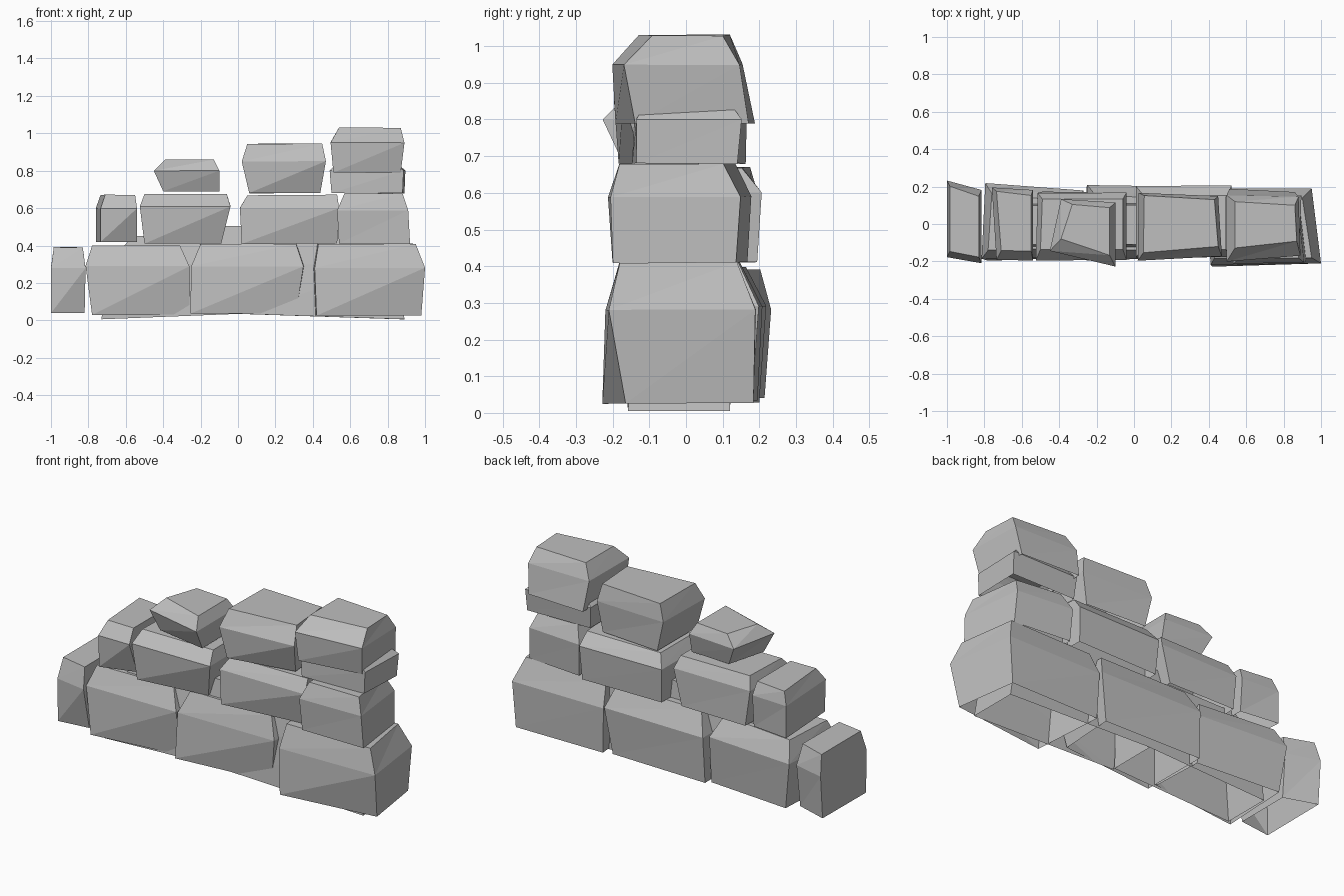
import bpy, bmesh, random

if "Cube" in bpy.data.objects:
    bpy.data.objects.remove(bpy.data.objects["Cube"])

random.seed(4)
grey = bpy.data.materials.new("stone grey")
grey.diffuse_color = (0.52, 0.52, 0.52, 1)
grey.use_nodes = True
grey.node_tree.nodes["Principled BSDF"].inputs["Base Color"].default_value = grey.diffuse_color


def stone(name, bottom, middle, top, back=(0, 0), turn=(0, 0),
          twist=0.05, tilt=0, rough=0.005):
    """Open-bottomed shell of three rings of four corners. Ring: x0, x1, y0, y1, z.
    back: x shift of the rear left/right corners; turn: y shift of the right front/rear corners;
    twist: inset of the lower front right corner; tilt: rise of the bottom's right end."""
    bm = bmesh.new()
    rings = []
    for n, (x0, x1, y0, y1, z) in enumerate((bottom, middle, top)):
        inset, rise = (twist, tilt) if n == 0 else (0, 0)
        corners = ((x0, y0, z), (x1, y0 + turn[0] + inset, z + rise),
                   (x1 + back[1], y1 + turn[1], z + rise), (x0 + back[0], y1, z))
        rings.append([bm.verts.new((x, y + random.uniform(-rough, rough),
                                    h + random.uniform(-rough, rough) * 0.4))
                      for x, y, h in corners])
    bm.faces.new(rings[2])
    # each side is split along its rising diagonal
    for low, high in zip(rings, rings[1:]):
        for i in range(4):
            j = (i + 1) % 4
            bm.faces.new((low[i], low[j], high[j]))
            bm.faces.new((low[i], high[j], high[i]))
    mesh = bpy.data.meshes.new(name)
    bm.to_mesh(mesh)
    bm.free()
    mesh.materials.append(grey)
    bpy.context.collection.objects.link(bpy.data.objects.new(name, mesh))


# bottom course
stone("base_end_stone", (-1, -.82, -.17, .21, .04), (-1, -.815, -.18, .235, .28),
      (-.985, -.83, -.15, .2, .39), turn=(-.03, -.05))
stone("base_left_stone", (-.78, -.26, -.2, .2, .03), (-.815, -.26, -.19, .215, .29),
      (-.78, -.31, -.14, .16, .4), back=(.02, -.01), turn=(.01, -.04))
stone("base_middle_stone", (-.255, .31, -.19, .19, .035), (-.25, .35, -.18, .21, .29),
      (-.2, .31, -.14, .15, .41), back=(0, .02), turn=(0, -.01))
stone("base_right_stone", (.42, .98, -.225, .18, .025), (.41, 1, -.215, .19, .28),
      (.43, .95, -.18, .14, .41), back=(-.03, -.05), twist=.065)

# second course
stone("second_end_stone", (-.735, -.54, -.18, .19, .42), (-.735, -.54, -.19, .2, .6),
      (-.71, -.55, -.14, .17, .67), back=(-.025, 0), turn=(0, -.02))
stone("second_left_stone", (-.5, -.09, -.18, .17, .41), (-.525, -.04, -.19, .17, .61),
      (-.5, -.06, -.14, .13, .675), back=(.01, 0))
stone("second_middle_stone", (.02, .53, -.18, .19, .41), (.01, .54, -.18, .205, .6),
      (.05, .53, -.14, .15, .67), back=(0, -.02))
stone("second_right_stone", (.54, .92, -.205, .165, .41), (.53, .91, -.21, .175, .59),
      (.57, .88, -.185, .13, .68), back=(.01, -.04), turn=(0, -.03), twist=.01)

# third course
stone("third_left_stone", (-.4, -.1, -.12, .1, .69), (-.45, -.1, -.14, .13, .8),
      (-.39, -.13, -.08, .1, .86), back=(.06, 0), turn=(-.09, -.01), twist=.04)
stone("third_middle_stone", (.06, .44, -.18, .16, .68), (.02, .47, -.2, .17, .85),
      (.05, .45, -.15, .15, .945), back=(.005, -.02), turn=(.03, -.02), twist=.03)
stone("third_right_stone", (.5, .88, -.145, .14, .68), (.49, .885, -.14, .15, .8),
      (.53, .84, -.11, .12, .84), back=(0, .01), twist=.01)
stone("top_cap_stone", (.51, .87, -.195, .185, .79), (.495, .89, -.205, .155, .95),
      (.54, .87, -.125, .115, 1.03), back=(0, -.01), turn=(.035, -.01), twist=.02)

# rough inner core showing in the joints and under the wall
stone("left_core", (-.73, 0, -.15, .12, .005), (-.7, 0, -.14, .12, .3),
      (-.56, 0, -.11, .1, .45), twist=0, tilt=.03, rough=.002)
stone("right_core", (0, .89, -.16, .12, .035), (-.1, .85, -.14, .12, .3),
      (-.1, .8, -.11, .1, .505), twist=0, tilt=-.03, rough=.002)
